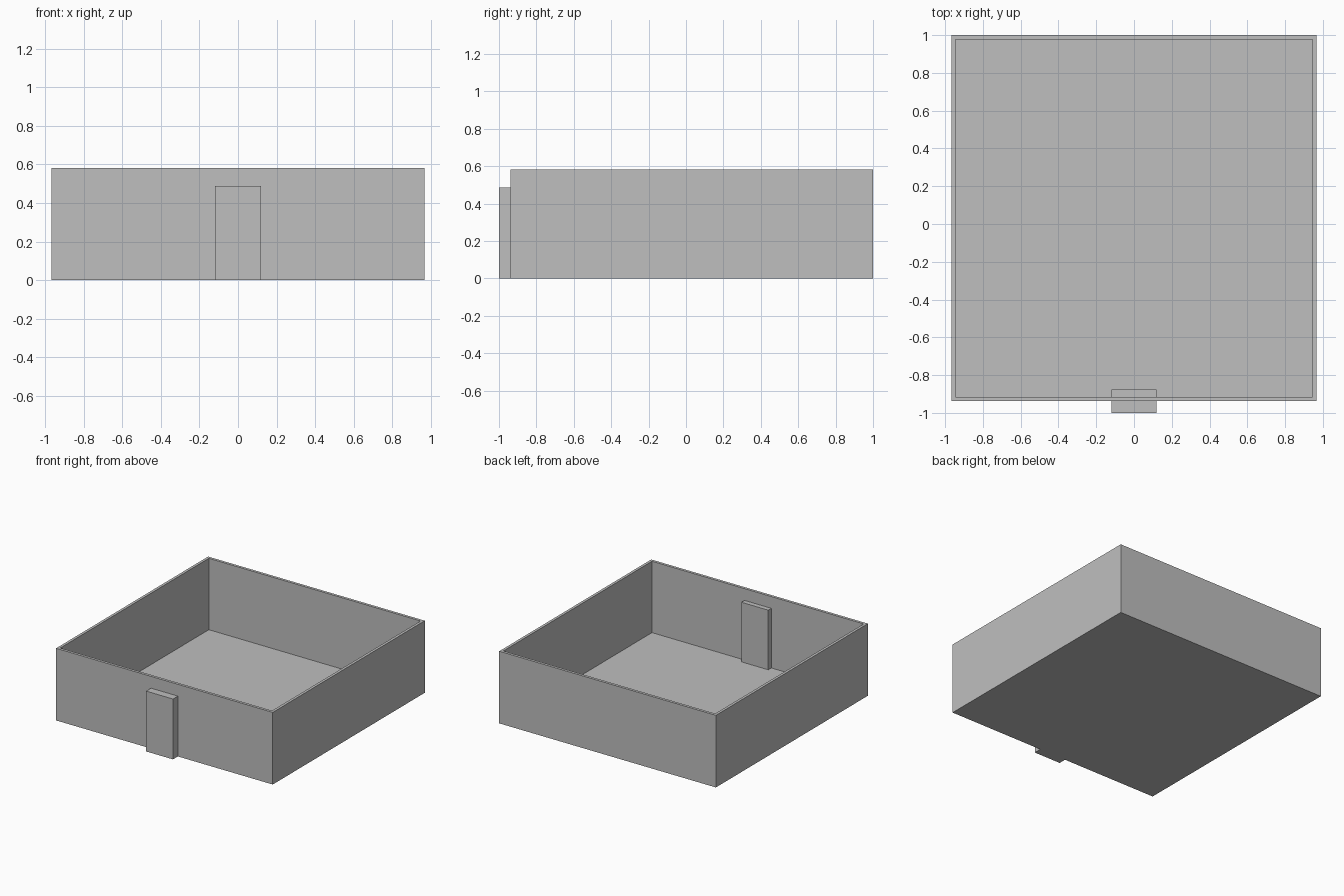
import bpy

# Remove the default cube
cube = bpy.data.objects.get("Cube")
if cube:
    bpy.data.objects.remove(cube, do_unlink=True)

# Single plain material
GREY = (0.52, 0.52, 0.52, 1)
grey = bpy.data.materials.new("plain grey")
grey.use_nodes = True
grey.diffuse_color = GREY
grey.node_tree.nodes["Principled BSDF"].inputs["Base Color"].default_value = GREY


def box(name, low, high):
    """Flat-shaded box between two opposite corners."""
    centre = [(a + b) / 2 for a, b in zip(low, high)]
    bpy.ops.mesh.primitive_cube_add(size=1, location=centre)
    obj = bpy.context.object
    obj.name = name
    obj.scale = [b - a for a, b in zip(low, high)]
    bpy.ops.object.transform_apply(location=False, rotation=False, scale=True)
    obj.data.materials.append(grey)
    return obj


WIDTH, FRONT, BACK, HEIGHT = 0.967, -0.938, 1.0, 0.582
WALL, FLOOR = 0.022, 0.006

# Open-topped room: outer shell with the interior cut away
room = box("room_walls_and_floor", (-WIDTH, FRONT, 0), (WIDTH, BACK, HEIGHT))
interior = box("interior_cutter",
               (-WIDTH + WALL, FRONT + WALL, FLOOR),
               (WIDTH - WALL, BACK - WALL, HEIGHT + WALL))
cut = room.modifiers.new("hollow", 'BOOLEAN')
cut.operation = 'DIFFERENCE'
cut.solver = 'EXACT'
cut.object = interior
bpy.context.view_layer.objects.active = room
bpy.ops.object.modifier_apply(modifier=cut.name)
bpy.data.objects.remove(interior, do_unlink=True)

# Door slab passing through the front wall
box("door", (-0.12, -1.0, 0), (0.12, -0.877, 0.487))
